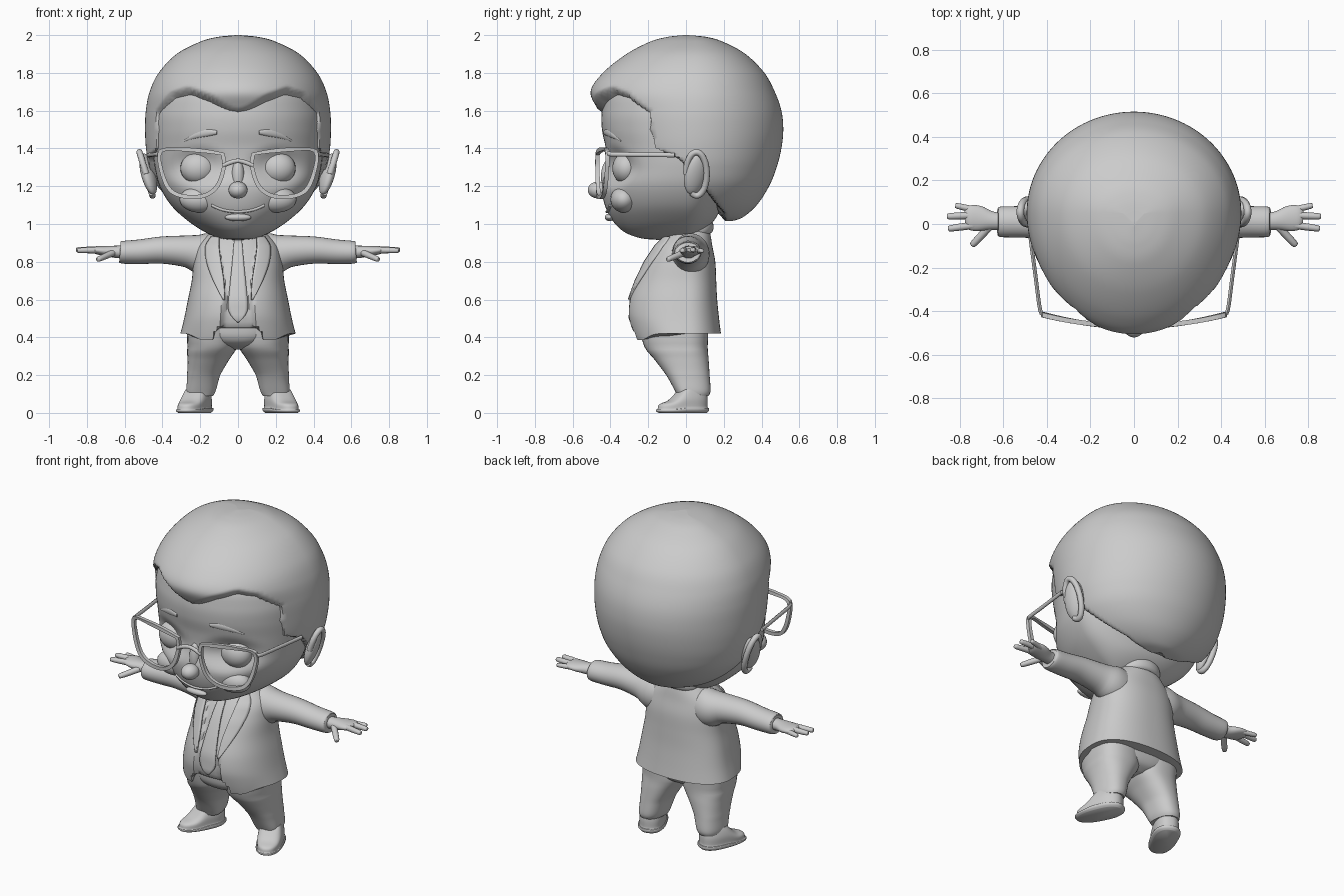
import bpy, math
from mathutils import Vector

if "Cube" in bpy.data.objects:
    bpy.data.objects.remove(bpy.data.objects["Cube"])

clay = bpy.data.materials.new("clay_grey")
clay.diffuse_color = (0.6, 0.6, 0.6, 1)
clay.use_nodes = True
clay.node_tree.nodes["Principled BSDF"].inputs["Base Color"].default_value = clay.diffuse_color


def add_mesh(name, verts, faces, angle=50):
    me = bpy.data.meshes.new(name)
    me.from_pydata([tuple(v) for v in verts], [], faces)
    ob = bpy.data.objects.new(name, me)
    bpy.context.collection.objects.link(ob)
    me.materials.append(clay)
    bpy.ops.object.select_all(action='DESELECT')
    ob.select_set(True)
    bpy.context.view_layer.objects.active = ob
    bpy.ops.object.shade_smooth_by_angle(angle=math.radians(angle))
    return ob


def catmull(rows, steps):
    """Smoothly resample a list of equal-length tuples."""
    out = []
    for i in range(len(rows) - 1):
        a, b, c, d = (rows[max(0, min(len(rows) - 1, i + k))] for k in (-1, 0, 1, 2))
        for s in range(steps):
            t = s / steps
            out.append(tuple(0.5 * (2*q + (r-p)*t + (2*p-5*q+4*r-e)*t*t + (3*q-p-3*r+e)*t**3)
                             for p, q, r, e in zip(a, b, c, d)))
    return out + [tuple(rows[-1])]


def skin(name, rings, fix=None, angle=50):
    """Join rings of points into a closed skin."""
    n = len(rings[0])
    verts = [Vector(p) for r in rings for p in r]
    faces = [(i*n+j, i*n+(j+1) % n, (i+1)*n+(j+1) % n, (i+1)*n+j)
             for i in range(len(rings)-1) for j in range(n)]
    faces += [tuple(range(n))[::-1], tuple(range((len(rings)-1)*n, len(rings)*n))]
    if fix:
        verts = [fix(v) for v in verts]
    return add_mesh(name, verts, faces, angle)


def power(v, e):
    return math.copysign(abs(v) ** e, v)


def loft(name, rows, yc=0.0, p=2.0, n=64, steps=6, fix=None, angle=50):
    """Rows are (z, half width, front y, back y)."""
    rings = []
    for z, w, yf, yb in catmull(rows, steps):
        ring = []
        for k in range(n):
            a = 2 * math.pi * k / n
            s = power(math.sin(a), 2 / p)
            c0 = min(max(yc, yf), yb)
            ring.append((w * power(math.cos(a), 2 / p), c0 + s * ((yb - c0) if s > 0 else (c0 - yf)), z))
        rings.append(ring)
    return skin(name, rings, fix, angle)


def tube(name, pts, n=12, steps=4):
    """Points are (x, y, z, radius across, radius up)."""
    path = catmull(pts, steps)
    rings = []
    for i, q in enumerate(path):
        a, b = path[max(i-1, 0)], path[min(i+1, len(path)-1)]
        t = (Vector(b[:3]) - Vector(a[:3])).normalized()
        u = t.cross(Vector((0, 0, 1)))
        u = u.normalized() if u.length > 0.05 else Vector((0, -1, 0))
        v = u.cross(t)
        rings.append([Vector(q[:3]) + u * q[3] * math.cos(2*math.pi*k/n) + v * q[4] * math.sin(2*math.pi*k/n)
                      for k in range(n)])
    return skin(name, rings)


def ball(name, loc, size, rot=(0, 0, 0)):
    bpy.ops.mesh.primitive_uv_sphere_add(segments=28, ring_count=16, location=loc, rotation=rot)
    ob = bpy.context.object
    ob.name, ob.scale = name, size
    ob.data.materials.append(clay)
    bpy.ops.object.shade_smooth()
    return ob


def lerp(table, x):
    for (a, p), (b, q) in zip(table, table[1:]):
        if x <= b:
            return p + (q - p) * max(0, (x - a) / (b - a))
    return table[-1][1]


def front_y(rows, x, z, yc, p=2.0):
    """Depth of the front surface of a loft."""
    w = lerp([(r[0], r[1]) for r in rows], z)
    yf = lerp([(r[0], r[2]) for r in rows], z)
    return yc - (yc - yf) * max(0, 1 - (min(abs(x) / w, 1)) ** p) ** (1 / p)


def smooth(t):
    t = min(1, max(0, t))
    return t * t * (3 - 2 * t)


# Face and jaw
FACE = [(.915, .01, -.13, -.11), (.925, .10, -.24, -.01), (.96, .18, -.33, .08), (1.02, .27, -.39, .15),
        (1.1, .355, -.43, .19), (1.2, .415, -.445, .23), (1.3, .44, -.42, .25), (1.4, .45, -.425, .25),
        (1.5, .455, -.445, .25), (1.6, .45, -.445, .25), (1.72, .41, -.41, .25), (1.82, .28, -.27, .2)]


def sockets(v):
    d = math.hypot((abs(v.x) - .21) / .14, (v.z - 1.3) / .10)
    if v.y < -.1:
        v.y += .035 * (1 - smooth(d - .3))
    return v


loft("face", FACE, yc=.0, p=2.1, n=96, fix=sockets)

# Hair shell, tucked under the face below the hairline
HAIR = [(1.015, .06, .16, .24), (1.035, .22, -.05, .30), (1.1, .34, -.2, .375), (1.2, .43, -.3, .44),
        (1.3, .47, -.36, .48), (1.4, .487, -.4, .505), (1.5, .492, -.43, .515), (1.6, .488, -.465, .505),
        (1.7, .468, -.505, .47), (1.8, .42, -.44, .415), (1.9, .325, -.315, .315), (1.965, .2, -.19, .195),
        (1.99, .11, -.1, .11), (2.0, .01, -.01, .01)]
LINE = [(0, 1.6), (.06, 1.615), (.16, 1.68), (.27, 1.72), (.35, 1.69), (.42, 1.6)]
SIDE = [(1.05, .2), (1.2, .08), (1.34, -.04), (1.4, -.17), (1.5, -.2)]


def hairline(v):
    d = min(lerp(LINE, abs(v.x)) - v.z, lerp(SIDE, v.z) - v.y)
    s = smooth(d / .035 + .3) * .16
    c = Vector((0, .05, 1.42))
    return c + (v - c) * (1 - s)


loft("hair", HAIR, yc=.05, n=128, steps=9, fix=hairline)

# Nose, eyes, brows, cheeks, mouth, ears
ball("nose", (0, -.465, 1.18), (.05, .055, .045))
ball("nose_bridge", (0, -.41, 1.25), (.035, .04, .09))
tube("mouth", [(x, front_y(FACE, x, z, 0) - .002, z, .012, .008) for x, z in
               [(-.14, 1.10), (-.08, 1.075), (0, 1.065), (.08, 1.075), (.14, 1.10)]])
ball("lower_lip", (0, -.405, 1.035), (.07, .025, .02))
for s in (-1, 1):
    ball("eyelid", (s*.21, -.315, 1.295), (.095, .075, .085))
    ball("cheek", (s*.2, -.33, 1.13), (.11, .07, .07))
    tube("eyebrow", [(s*x, front_y(FACE, x, z, 0) + .002, z, .012, r) for x, z, r in
                     [(.11, 1.485, .012), (.16, 1.485, .022), (.22, 1.47, .018), (.28, 1.44, .006)]])
    ball("ear", (s*.475, .05, 1.265), (.035, .06, .115), (-.1, s*.3, s*.35))
    rim = []
    for k in range(11):
        a = math.radians(-120 + 30 * k)
        z = 1.265 + .115 * math.sin(a)
        rim.append((s * (.487 + .3 * (z - 1.265)), .055 + .055 * math.cos(a), z, .017, .017))
    tube("ear_rim", rim, n=10)

# Glasses
LENS = [(.08, 1.37), (.17, 1.385), (.30, 1.395), (.41, 1.385), (.405, 1.28), (.36, 1.18),
        (.28, 1.145), (.18, 1.15), (.11, 1.20), (.075, 1.30)]


def frame_y(x):
    return -.47 + .055 * (x / .42) ** 2


for s in (-1, 1):
    pts = catmull(LENS + LENS[:1], 4)[:-1]
    cx, cz, rings = .24, 1.27, []
    for x, z in pts:
        r = Vector((x - cx, 0, z - cz)).normalized() * .011
        rings.append([Vector((s*(x + r.x*i), frame_y(x) + j*.011, z + r.z*i))
                      for i, j in ((-1, -1), (1, -1), (1, 1), (-1, 1))])
    skin("lens_rim", rings + rings[:1], angle=30)
    tube("temple_arm", [(s*x, y, z, .009, .012) for x, y, z in
                        [(.41, -.415, 1.375), (.43, -.395, 1.37), (.45, -.25, 1.367), (.475, -.06, 1.365)]], n=8)
tube("glasses_bridge", [(x, -.472, z, .011, .012) for x, z in [(-.08, 1.31), (0, 1.335), (.08, 1.31)]], n=8)

# Jacket body with an open front that steps in to the shirt
TORSO = [(.42, .305, -.275, .185), (.5, .285, -.31, .175), (.6, .265, -.305, .165), (.7, .245, -.27, .16),
         (.8, .235, -.225, .155), (.88, .215, -.175, .14), (.94, .16, -.12, .13), (1.0, .09, -.03, .115)]
OPEN = [(.4, .13), (.46, .09), (.62, .075), (.8, .1), (.95, .13)]


def jacket_front(v):
    if v.y < 0:
        low = smooth((.5 - v.z) / .08)
        v.z -= .035 * low * smooth((.28 - abs(v.x)) / .1)
        s = smooth((lerp(OPEN, v.z) - abs(v.x)) / .015)
        v.y += .03 * s
        if s > .5:
            v.z = max(v.z, .45)
    return v


loft("jacket", TORSO, p=2.3, n=112, fix=jacket_front, angle=40)
tube("collar", [(.11*math.cos(a), .045 + .085*math.sin(a), .965 + .02*math.sin(a), .016, .035)
                for a in [math.radians(k) for k in range(-40, 221, 26)]])


def panel(name, rows, s, off):
    """Thin cloth panel lying on the chest; rows are (z, x0, x1)."""
    m, verts, rows = 6, [], catmull(rows, 4)
    for z, a, b in rows:
        for k in range(m + 1):
            x = a + (b - a) * k / m
            verts.append((s*x, front_y(TORSO, x, z, 0, 2.3) - off, z))
    faces = [(i*(m+1)+k, i*(m+1)+k+1, (i+1)*(m+1)+k+1, (i+1)*(m+1)+k)
             for i in range(len(rows)-1) for k in range(m)]
    ob = add_mesh(name, verts, faces)
    mod = ob.modifiers.new("thickness", 'SOLIDIFY')
    mod.thickness, mod.offset = .012, 0


# Tie, shirt edges and lapels
panel("tie", [(.48, -.004, .004), (.54, -.05, .05), (.65, -.045, .045), (.78, -.032, .032), (.92, -.02, .02)], 1, -.012)
for s in (-1, 1):
    panel("lapel", [(.6, .07, .08), (.7, .075, .13), (.8, .09, .165), (.88, .1, .17), (.93, .1, .14)], s, .004)

# Sleeves, hands and fingers
for s in (-1, 1):
    tube("sleeve", [(s*x, y, z, ry, rz) for x, y, z, ry, rz in
                    [(.08, .03, .85, .08, .1), (.18, .025, .84, .10, .11), (.27, .015, .855, .088, .085),
                     (.4, .01, .862, .078, .072), (.52, .01, .853, .072, .065), (.61, .01, .85, .07, .06),
                     (.625, .01, .85, .06, .052)]], n=28)
    tube("palm", [(s*x, y, z, ry, rz) for x, y, z, ry, rz in
                  [(.58, .01, .85, .04, .035), (.65, .015, .853, .042, .032), (.71, .025, .858, .058, .026),
                   (.755, .03, .862, .055, .02), (.775, .03, .862, .03, .01)]], n=20)
    for name, a, b, r in (("little_finger", (.73, .065, .858), (.81, .083, .858), .015),
                          ("middle_finger", (.74, .04, .864), (.845, .035, .864), .017),
                          ("index_finger", (.73, -.005, .862), (.84, -.02, .86), .017),
                          ("thumb", (.66, -.01, .848), (.735, -.09, .815), .018)):
        tip = [a[i] + (b[i] - a[i]) * 1.1 for i in range(3)]
        tube(name, [(s*a[0], a[1], a[2], r, r), (s*b[0], b[1], b[2], r*.85, r*.8),
                    (s*tip[0], tip[1], tip[2], .004, .004)], n=12)

# Trousers: two legs lofted with a sideways shift, and a hip block
LEG = [(.09, .068, -.045, .12), (.12, .078, -.06, .13), (.2, .088, -.105, .125), (.28, .11, -.165, .12),
       (.35, .132, -.22, .115), (.46, .135, -.25, .12)]
SHIFT = [(.09, .2), (.2, .182), (.28, .158), (.35, .135), (.46, .135)]
for s in (-1, 1):
    def shift(v):
        v.x += s * lerp(SHIFT, v.z)
        return v
    loft("trouser_leg", LEG, p=2.3, n=40, fix=shift)
    # Shoe turned outwards
    ca, sa = math.cos(s * .42), math.sin(s * .42)

    def turn(v):
        if v.y < -.02:
            v.z *= 1 - .35 * smooth((-.02 - v.y) / .1)
        x, y = v.x, v.y - .05
        return Vector((s*.2 + x*ca - y*sa, .055 + x*sa + y*ca, v.z))
    loft("shoe", [(.0, .065, -.165, .105), (.012, .077, -.178, .115), (.026, .077, -.178, .115),
                  (.03, .07, -.17, .108), (.07, .07, -.16, .108), (.1, .064, -.1, .105), (.125, .055, -.05, .1)],
         p=2.4, n=40, steps=4, fix=turn)
loft("hips", [(.335, .04, -.1, .05), (.36, .15, -.2, .095), (.4, .23, -.24, .115), (.46, .26, -.25, .12)], p=2.4)
